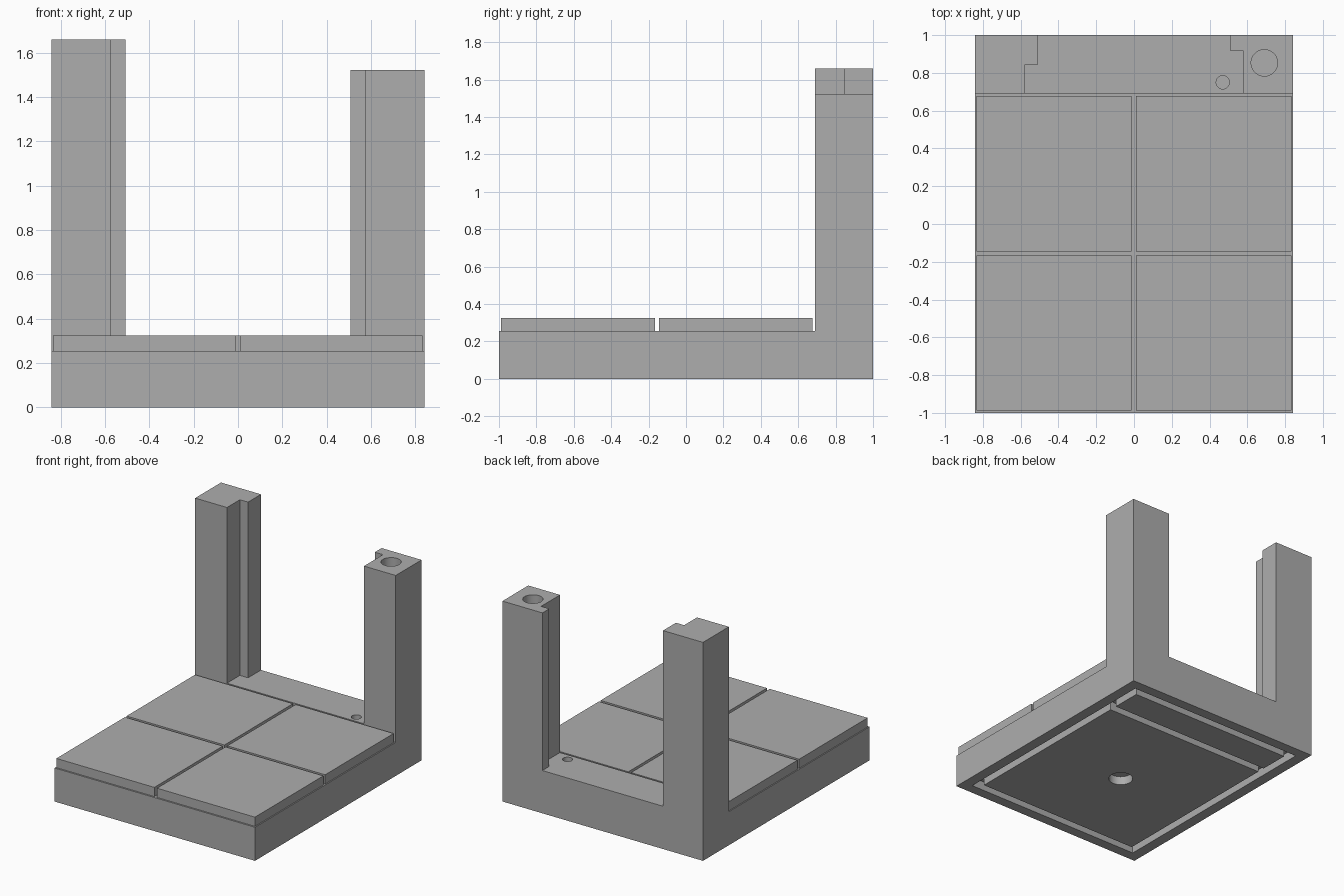
import bpy
import bmesh
from mathutils import Vector

cube = bpy.data.objects.get("Cube")
if cube:
    bpy.data.objects.remove(cube, do_unlink=True)

# One plain grey for every part
grey = bpy.data.materials.new("stone grey")
grey.use_nodes = True
colour = (0.42, 0.42, 0.42, 1)
grey.diffuse_color = colour
grey.node_tree.nodes["Principled BSDF"].inputs["Base Color"].default_value = colour


def finish(name, bm):
    """Turn a bmesh into a named grey object."""
    bmesh.ops.recalc_face_normals(bm, faces=bm.faces)
    mesh = bpy.data.meshes.new(name)
    bm.to_mesh(mesh)
    bm.free()
    mesh.materials.append(grey)
    ob = bpy.data.objects.new(name, mesh)
    bpy.context.collection.objects.link(ob)
    return ob


def prism(name, points, direction):
    """Extrude a closed outline along a direction."""
    bm = bmesh.new()
    face = bm.faces.new([bm.verts.new(p) for p in points])
    ret = bmesh.ops.extrude_face_region(bm, geom=[face])
    moved = [v for v in ret["geom"] if isinstance(v, bmesh.types.BMVert)]
    bmesh.ops.translate(bm, verts=moved, vec=Vector(direction))
    return finish(name, bm)


def column(name, outline, z0, z1):
    return prism(name, [(x, y, z0) for x, y in outline], (0, 0, z1 - z0))


def box(name, x0, x1, y0, y1, z0, z1):
    return column(name, [(x0, y0), (x1, y0), (x1, y1), (x0, y1)], z0, z1)


def drill(name, x, y, radius, z0, z1):
    """Round cutter between two heights."""
    bm = bmesh.new()
    bmesh.ops.create_cone(bm, cap_ends=True, segments=48, radius1=radius,
                          radius2=radius, depth=z1 - z0)
    bmesh.ops.translate(bm, verts=bm.verts, vec=(x, y, (z0 + z1) / 2))
    return finish(name, bm)


def cut(target, cutter):
    """Subtract the cutter, then discard it."""
    mod = target.modifiers.new("cut", "BOOLEAN")
    mod.operation = "DIFFERENCE"
    mod.solver = "EXACT"
    mod.object = cutter
    bpy.context.view_layer.objects.active = target
    bpy.ops.object.modifier_apply(modifier=mod.name)
    bpy.data.objects.remove(cutter, do_unlink=True)


W = 0.843       # half width
DECK = 0.255    # height of the base under the tiles
TOP = 0.325     # height of tiles and rear sill
BACK = 0.69     # front face of the rear sill and posts
POCKET = 0.07   # depth of the underside grooves

# Base with raised rear sill, drawn as a side profile
side = [(-1, 0), (1, 0), (1, TOP), (BACK, TOP), (BACK, DECK), (-1, DECK)]
base = prism("base", [(-W, y, z) for y, z in side], (2 * W, 0, 0))
cut(base, box("pocket_cutter", -0.76, 0.76, -0.92, 0.92, -0.1, POCKET))
cut(base, drill("sill_hole_cutter", 0.47, 0.75, 0.035, TOP - 0.08, TOP + 0.1))

# Underside pads that leave narrow grooves around them
large_pad = box("large_underside_pad", -0.7, 0.7, -0.86, 0.57, 0, POCKET + 0.02)
cut(large_pad, drill("pad_hole_cutter", 0, -0.15, 0.087, -0.1, POCKET - 0.004))
box("small_underside_pad", -0.7, 0.7, 0.63, 0.86, 0, POCKET + 0.02)

# Four floor tiles
for row, y0 in (("front", -0.988), ("rear", -0.145)):
    for hand, x0 in (("right", -0.835), ("left", 0.011)):
        box(f"{row}_{hand}_tile", x0, x0 + 0.823, y0, y0 + 0.822, DECK, TOP)

# Rear posts, each stepped to form a door stop


def post(name, sign, step_y, height):
    outline = [(W, BACK), (W, 1), (0.507, 1), (0.507, step_y),
               (0.576, step_y), (0.576, BACK)]
    return column(name, [(sign * x, y) for x, y in outline], TOP, height)


post("tall_right_post", -1, 0.845, 1.66)
short_post = post("short_left_post", 1, 0.918, 1.523)
cut(short_post, drill("post_hole_cutter", 0.69, 0.853, 0.07, 1.38, 1.7))

# Smooth the hole walls while keeping edges crisp
bpy.ops.object.select_all(action="DESELECT")
for ob in (base, large_pad, short_post):
    ob.select_set(True)
bpy.context.view_layer.objects.active = base
bpy.ops.object.shade_smooth_by_angle()
